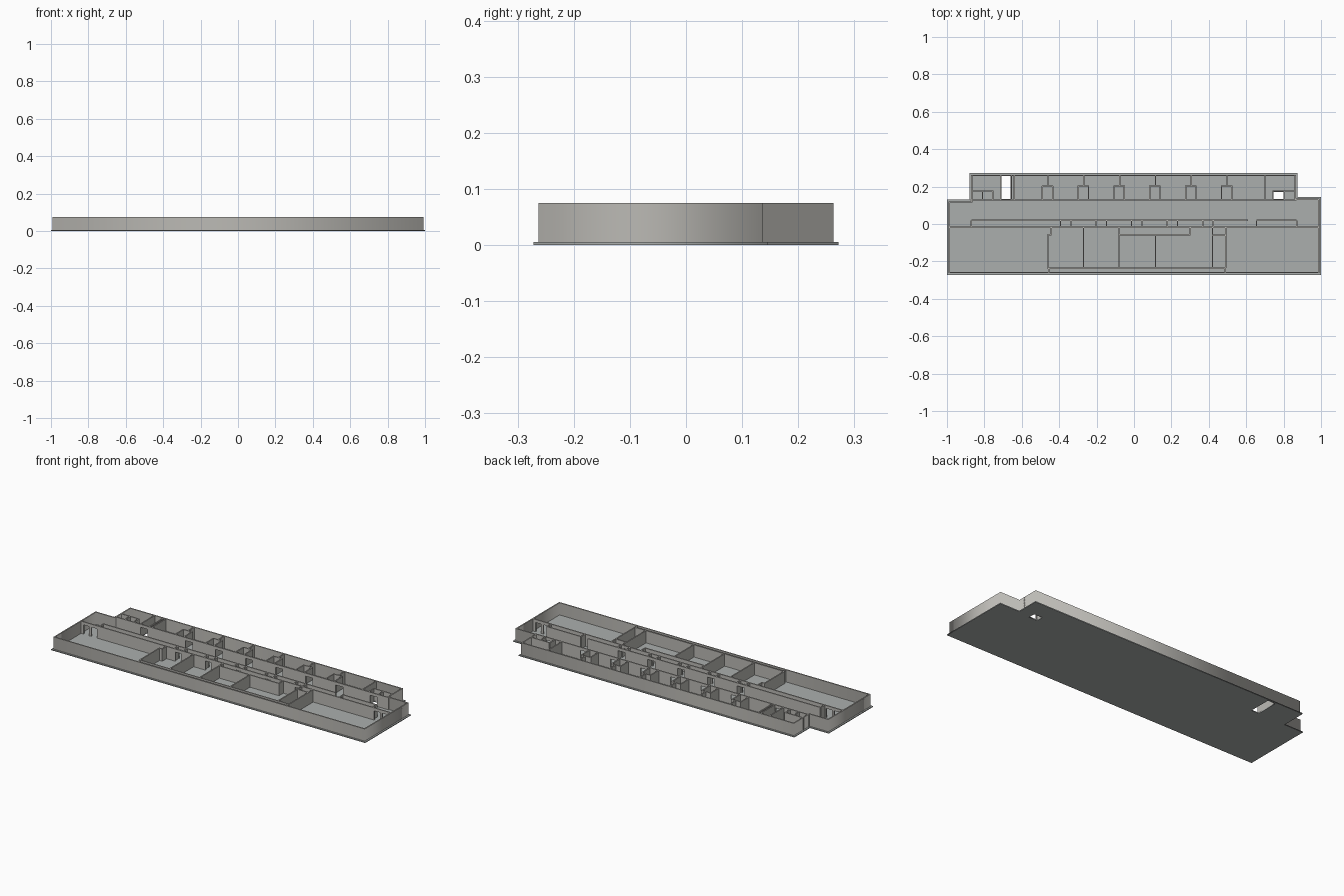
import bpy

if "Cube" in bpy.data.objects:
    bpy.data.objects.remove(bpy.data.objects["Cube"])

T = 0.007          # wall thickness
Z0, Z1 = 0.005, 0.075
DOOR_TOP = 0.058


def material(name, rgb):
    m = bpy.data.materials.new(name)
    m.diffuse_color = (*rgb, 1)
    m.use_nodes = True
    m.node_tree.nodes["Principled BSDF"].inputs["Base Color"].default_value = m.diffuse_color
    return m


WALL = material("warm grey wall", (0.50, 0.49, 0.46))
FLOOR = material("cool grey floor", (0.41, 0.43, 0.42))


def plate(name, loops, z0, z1, mat):
    """Filled outline with inner loops as holes, extruded from z0 to z1."""
    cu = bpy.data.curves.new(name, 'CURVE')
    cu.dimensions, cu.fill_mode = '2D', 'BOTH'
    cu.extrude = (z1 - z0) / 2
    for pts in loops:
        s = cu.splines.new('POLY')
        s.points.add(len(pts) - 1)
        for p, (x, y) in zip(s.points, pts):
            p.co = (x, y, 0, 1)
        s.use_cyclic_u = True
    cu.materials.append(mat)
    ob = bpy.data.objects.new(name, cu)
    ob.location.z = (z0 + z1) / 2
    bpy.context.collection.objects.link(ob)
    bpy.ops.object.select_all(action='DESELECT')
    ob.select_set(True)
    bpy.context.view_layer.objects.active = ob
    bpy.ops.object.convert(target='MESH')


def rect(x0, x1, y0, y1):
    return [(x0, y0), (x1, y0), (x1, y1), (x0, y1)]


def outline(d):
    """Building footprint, moved inwards by d."""
    return [(-1 + d, -.272 + d), (1 - d, -.272 + d), (1 - d, .145 - d), (.875 - d, .145 - d),
            (.875 - d, .272 - d), (-.88 + d, .272 - d), (-.88 + d, .13 - d), (-1 + d, .13 - d)]


def box(name, x0, x1, y0, y1, z0, z1):
    v = [(x, y, z) for z in (z0, z1) for x, y in rect(x0, x1, y0, y1)]
    f = [(3, 2, 1, 0), (4, 5, 6, 7)] + [(i, (i + 1) % 4, (i + 1) % 4 + 4, i + 4) for i in range(4)]
    me = bpy.data.meshes.new(name)
    me.from_pydata(v, [], f)
    me.materials.append(WALL)
    bpy.context.collection.objects.link(bpy.data.objects.new(name, me))


def wall_x(name, y, x0, x1, doors=(), w=.045):
    """Wall along x with door openings centred at the given x values."""
    h, a = T / 2, x0
    for d in sorted(doors):
        box(name, a, d - w / 2, y - h, y + h, Z0, Z1)
        box(name + "_lintel", d - w / 2, d + w / 2, y - h, y + h, DOOR_TOP, Z1)
        a = d + w / 2
    box(name, a, x1, y - h, y + h, Z0, Z1)


def wall_y(name, x, y0, y1):
    box(name, x - T / 2, x + T / 2, y0, y1, Z0, Z1)


# Floor slab with two shaft openings, and the outer shell
plate("floor_slab", [outline(0), rect(-.708, -.66, .133, .262), rect(.747, .80, .133, .172)], 0, Z0, FLOOR)
plate("outer_wall", [outline(.009), outline(.009 + T)], Z0, Z1, WALL)

# North corridor wall and the rooms behind it
parts = [-.46 + .1915 * i for i in range(6)]
wall_x("north_corridor_wall", .128, -.875, .87, [-.685] + [x + .06 for x in parts] + [.775])
for x in parts:
    wall_y("north_partition", x, .20, .262)
    wall_y("closet_side", x - .03, .128, .203)
    wall_y("closet_side", x + .025, .128, .203)
    wall_x("closet_back", .203, x - .033, x + .028)
for x in (-.64, .70):
    wall_y("north_cross_wall", x, .128, .262)
wall_y("shaft_wall", -.712, .128, .262)
wall_y("shaft_wall", -.655, .128, .262)

# Service rooms at both ends of the north side
wall_x("service_back", .176, -.872, -.755)
wall_x("service_back", .176, .745, .866)
for x in (-.81, -.755, .743, .803):
    wall_y("service_side", x, .128, .179)

# Twin corridor walls with the niches between them
niches = [-.365 + .19 * i for i in range(5)]
wall_x("corridor_wall_north", .02, -.87, .61, niches)
wall_x("corridor_wall_north", .02, .655, .87)
wall_x("corridor_wall_south", -.018, -.987, .987, [-.95, -.90] + niches + [.90, .95], .036)
for x in niches:
    for s in (-1, 1):
        wall_y("niche_side", x + s * .028, -.018, .02)
for x in (-.87, .655, .87):
    wall_y("corridor_end", x, -.018, .02)

# South rooms
wall_x("south_room_front", -.236, -.463, .493)
for x in (-.46, -.27, -.08, .115, .42, .49):
    wall_y("south_partition", x, -.236, -.06 if x in (-.46, .115) else -.018)
wall_x("south_room_back", -.057, -.463, -.44)
wall_x("south_room_back", -.057, -.08, .303)
wall_x("south_room_back", -.06, .42, .49)
wall_y("south_return", .30, -.06, -.018)
wall_y("south_return", -.443, -.06, -.018)
wall_y("south_stub", -.455, -.256, -.236)
wall_y("south_stub", .488, -.256, -.236)
